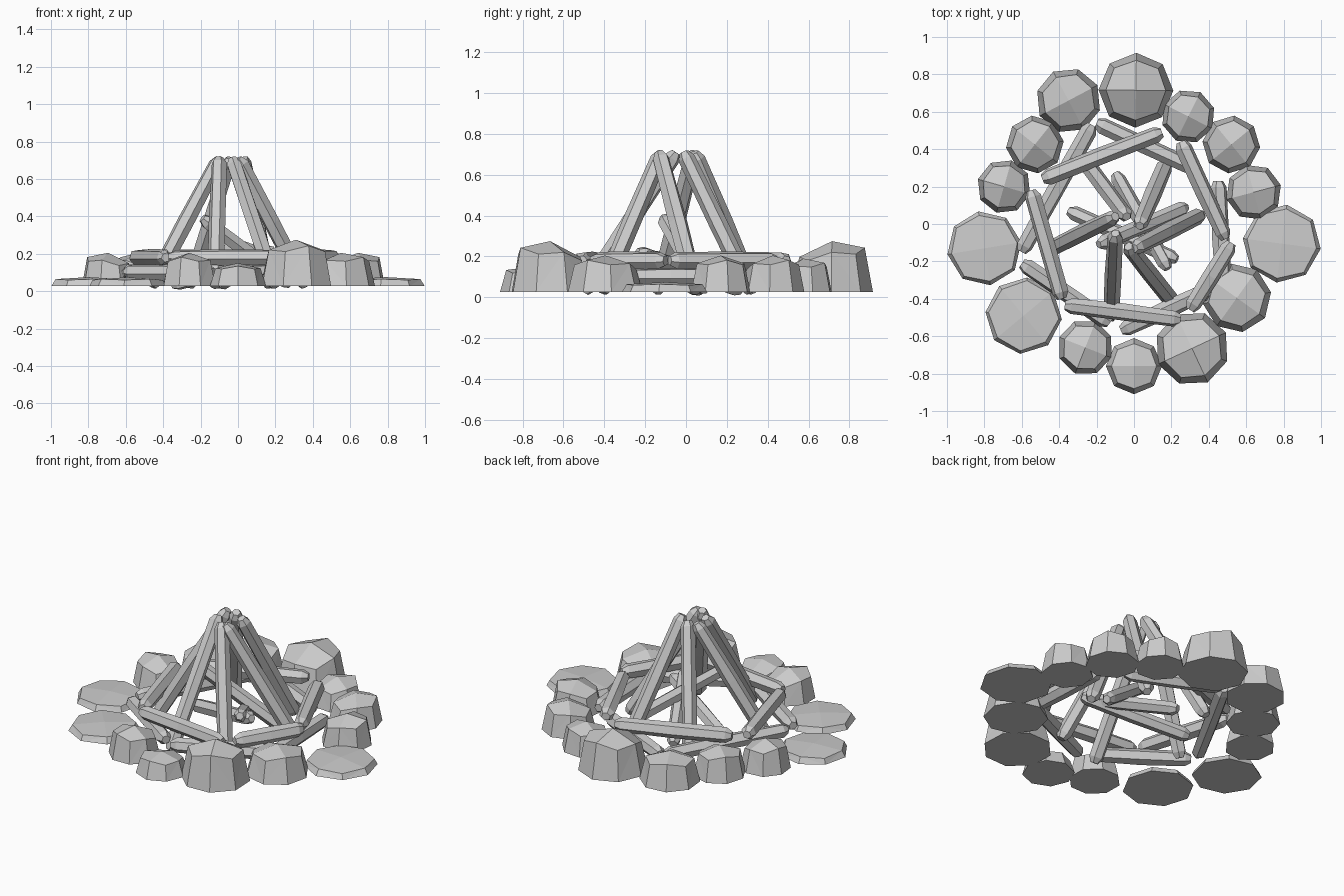
import bpy, bmesh, math, random
from mathutils import Vector

if "Cube" in bpy.data.objects:
    bpy.data.objects.remove(bpy.data.objects["Cube"])

random.seed(4)


def finish(bm, name):
    bmesh.ops.recalc_face_normals(bm, faces=bm.faces)
    me = bpy.data.meshes.new(name)
    bm.to_mesh(me)
    bm.free()
    ob = bpy.data.objects.new(name, me)
    bpy.context.collection.objects.link(ob)
    return ob


# Faceted stone: octagonal base, shoulder ring, four quads meeting at the top
def stone(name, x, y, r, top):
    bm = bmesh.new()
    z0, h = 0.027, top - 0.027
    flat = h < 0.1
    turn = math.atan2(y, x)
    lean = 0.0 if flat else 0.09
    base, ring = [], []
    for i in range(8):
        a = turn + i * math.pi / 4
        c, s = math.cos(a), math.sin(a)
        base.append(bm.verts.new((x + r * c, y + r * s, z0)))
        k = (0.92 if flat else 0.83) - (0.03 if i % 2 == 0 else 0)
        zz = (0.78 if i % 2 == 0 else 0.68) + lean * math.cos(a - turn)
        ring.append(bm.verts.new((x + k * r * c, y + k * r * s, z0 + h * zz)))
    apex = bm.verts.new((x, y, z0 + h))
    bm.faces.new(base[::-1])
    for i in range(8):
        j = (i + 1) % 8
        if i % 2:
            tris = ((base[i], base[j], ring[j]), (base[i], ring[j], ring[i]))
        else:
            tris = ((base[i], base[j], ring[i]), (base[j], ring[j], ring[i]))
        for t in tris:
            bm.faces.new(t)
    for i in range(0, 8, 2):
        bm.faces.new((apex, ring[i], ring[i + 1], ring[(i + 2) % 8]))
    return finish(bm, name)


# Hexagonal log with slightly uneven sides and tapered ends
def log(name, p, q, r=0.045):
    bm = bmesh.new()
    p, q = Vector(p), Vector(q)
    d = (q - p).normalized()
    side = d.cross(Vector((0, 0, 1))).normalized()
    up = side.cross(d)
    length = (q - p).length
    rings = []
    for t, k in ((0, 0.58), (0.035, 0.98), (length * 0.5, 1.04),
                 (length - 0.035, 0.95), (length, 0.55)):
        ring = []
        for i in range(6):
            a = i * math.pi / 3 + 0.2
            rr = r * k * random.uniform(0.94, 1.06)
            ring.append(bm.verts.new(p + d * t + side * rr * math.cos(a) + up * rr * math.sin(a)))
        rings.append(ring)
    for a, b in zip(rings, rings[1:]):
        for i in range(6):
            j = (i + 1) % 6
            bm.faces.new((a[i], a[j], b[j], b[i]))
    bm.faces.new(rings[0])
    bm.faces.new(rings[-1])
    return finish(bm, name)


# Stone circle: x, y, radius, top height
stones = [(-.80, -.13, .20, .075), (-.59, -.49, .205, .075), (-.26, -.66, .15, .205),
          (0, -.76, .15, .15), (.31, -.665, .20, .275), (.55, -.395, .185, .205),
          (.79, -.105, .21, .075), (.64, .17, .15, .205), (.52, .425, .155, .205),
          (.29, .575, .145, .19), (.01, .715, .20, .275), (-.35, .66, .175, .21),
          (-.53, .425, .155, .205), (-.695, .20, .145, .205)]
for i, s in enumerate(stones):
    stone(f"fire_ring_stone_{i + 1}", *s)

# Two stacked pentagons of logs: x, y of both ends
upper = [(-.49, .24, .15, .49), (.25, .44, .49, -.08), (.52, -.10, .30, -.46),
         (.25, -.51, -.37, -.435), (-.385, -.40, -.55, .18)]
lower = [(-.225, .53, -.60, -.15), (-.20, .54, .32, .30), (.45, .23, .48, -.38),
         (.45, -.33, -.07, -.57), (-.13, -.53, -.60, -.21)]
for label, z, logs in (("upper", .18, upper), ("lower", .10, lower)):
    for i, (a, b, c, d) in enumerate(logs):
        log(f"{label}_log_{i + 1}", (a, b, z), (c, d, z))

# Leaning poles: foot x, y and top x, y
poles = [(-.46, -.14, -.10, .04), (-.12, -.50, -.10, -.05), (.20, -.41, -.03, -.12),
         (.36, .05, .00, -.13), (.17, .32, .03, -.01), (-.26, .33, -.04, .04)]
for i, (a, b, c, d) in enumerate(poles):
    log(f"leaning_pole_{i + 1}", (a, b, .025), (c, d, .71), .044)

# Kindling crossed under the poles
kindling = [((-.10, .27, .035), (.18, -.24, .22)), ((-.35, .07, .035), (.23, -.19, .20)),
            ((.28, .09, .035), (-.19, -.11, .39))]
for i, (a, b) in enumerate(kindling):
    log(f"kindling_stick_{i + 1}", a, b, .042)
